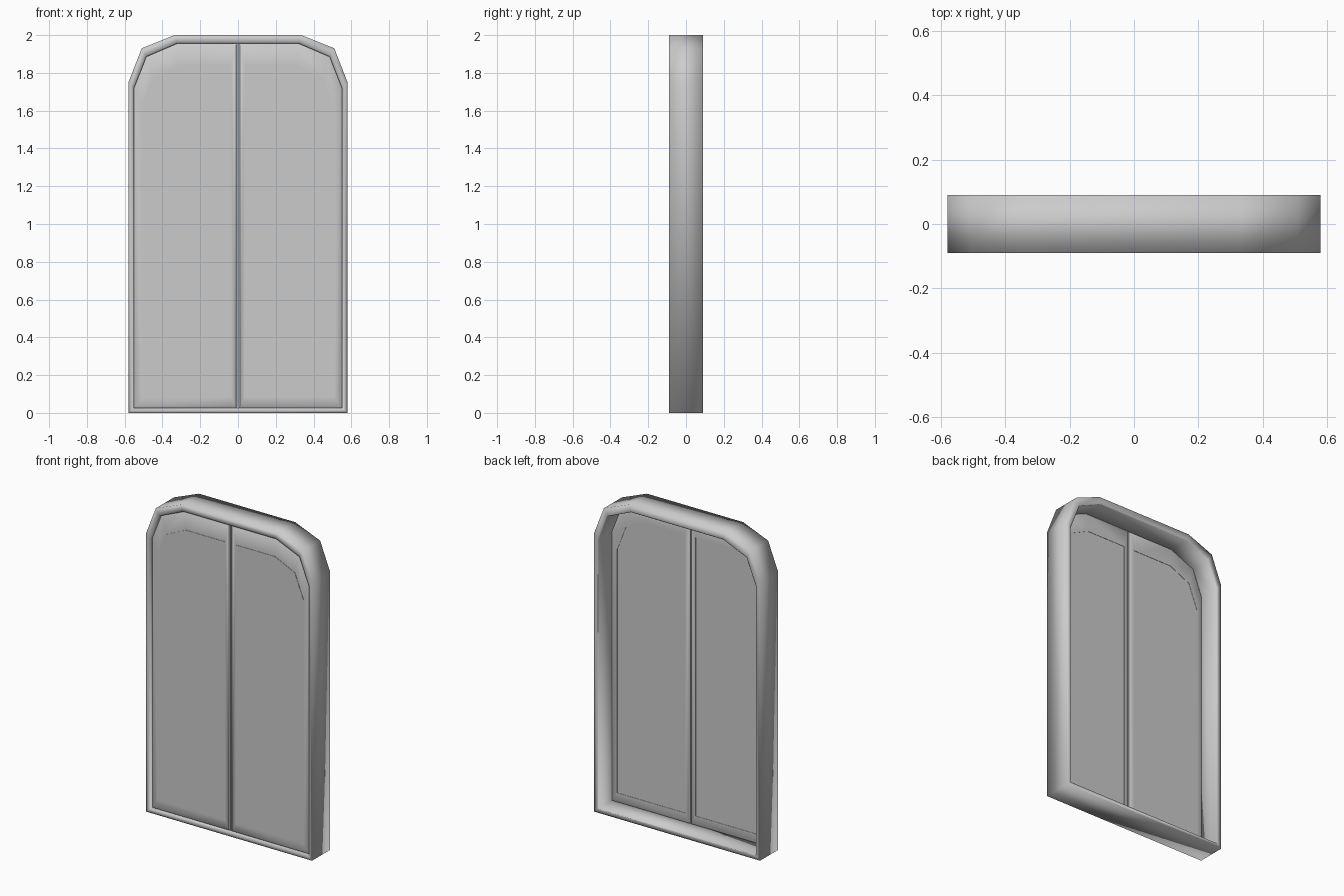
import bpy, bmesh

if "Cube" in bpy.data.objects:
    bpy.data.objects.remove(bpy.data.objects["Cube"])

# Half outlines (x, z), bottom corner up to the flat top
OUTER = [(0.58, 0.0), (0.58, 1.75), (0.51, 1.93), (0.335, 2.0)]
INNER = [(0.55, 0.025), (0.55, 1.72), (0.485, 1.885), (0.322, 1.955)]
PANEL = [(0.51, 0.085), (0.51, 1.62), (0.45, 1.775), (0.31, 1.84)]


def full(half):
    return half + [(-x, z) for x, z in reversed(half)]


def leaf(half, gap, side):
    pts = half + [(gap, half[-1][1]), (gap, half[0][1])]
    return [(x * side, z) for x, z in pts]


def blend(t):
    return [(a[0] + (b[0] - a[0]) * t, a[1] + (b[1] - a[1]) * t)
            for a, b in zip(OUTER, INNER)]


def loft(name, loops, angle, closed=False):
    """Skin a series of (outline, y) loops; cap the ends unless closed."""
    bm = bmesh.new()
    rings = [[bm.verts.new((x, y, z)) for x, z in pts] for pts, y in loops]
    pairs = list(zip(rings, rings[1:]))
    if closed:
        pairs.append((rings[-1], rings[0]))
    for a, b in pairs:
        for i in range(len(a)):
            j = (i + 1) % len(a)
            bm.faces.new((a[i], a[j], b[j], b[i]))
    if not closed:
        bm.faces.new(rings[0])
        bm.faces.new(rings[-1])
    bmesh.ops.recalc_face_normals(bm, faces=bm.faces[:])
    me = bpy.data.meshes.new(name)
    bm.to_mesh(me)
    bm.free()
    ob = bpy.data.objects.new(name, me)
    bpy.context.collection.objects.link(ob)
    bpy.context.view_layer.objects.active = ob
    bpy.ops.object.select_all(action='DESELECT')
    ob.select_set(True)
    bpy.ops.object.shade_smooth_by_angle(angle=angle)
    return ob


# Deep frame with a chamfered lip at the front, open at the back, softly shaded
section = [(0, -0.09), (0.6, -0.09), (0.85, -0.086), (1.0, -0.08),
           (1.0, 0.088), (0.9, 0.09), (0, 0.09)]
loft("door_frame", [(full(blend(t)), y) for t, y in section], 1.75, closed=True)

# Two thin door leaves with softened edges and a fine inset panel line
for side, name in ((-1, "left_leaf"), (1, "right_leaf")):
    edge = leaf(INNER, 0.003, side)
    soft = leaf([(x - 0.008, z + (0.008 if i == 0 else -0.008))
                 for i, (x, z) in enumerate(INNER)], 0.010, side)
    panel = leaf(PANEL, 0.037, side)
    loft(name, [(panel, -0.077), (panel, -0.075), (soft, -0.075), (edge, -0.068),
                (edge, -0.049), (soft, -0.043), (panel, -0.043), (panel, -0.045)], 0.75)
